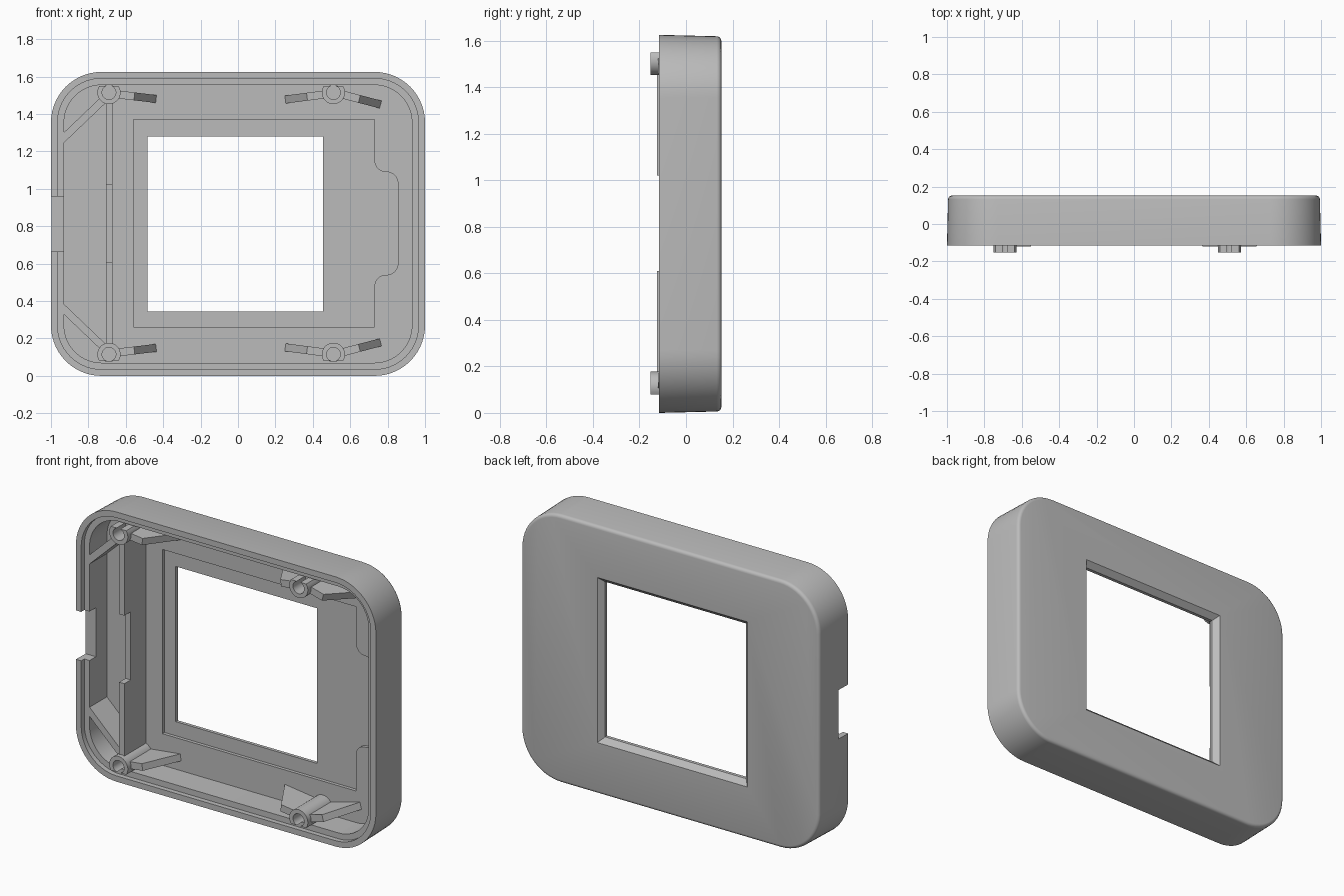
import bpy, bmesh
from math import pi, sin, cos, asin
from mathutils import Vector

if "Cube" in bpy.data.objects:
    bpy.data.objects.remove(bpy.data.objects["Cube"])

HEIGHT, MID = 1.625, 0.8125
RIM, FLOOR, BACK = -0.115, 0.08, 0.152
X, Y, Z = Vector((1, 0, 0)), Vector((0, 1, 0)), Vector((0, 0, 1))

grey = bpy.data.materials.new("plastic grey")
grey.use_nodes = True
grey.diffuse_color = (0.5, 0.5, 0.5, 1)
grey.node_tree.nodes["Principled BSDF"].inputs["Base Color"].default_value = (0.5, 0.5, 0.5, 1)


def arc(cx, cz, r, a, b, n=8):
    return [(cx + r * cos(a + (b - a) * i / n), cz + r * sin(a + (b - a) * i / n))
            for i in range(n + 1)]


def loft(name, rings):
    """Skin a list of equal point rings and cap both ends."""
    bm = bmesh.new()
    loops = [[bm.verts.new(p) for p in ring] for ring in rings]
    n = len(loops[0])
    for a, b in zip(loops, loops[1:]):
        for i in range(n):
            j = (i + 1) % n
            bm.faces.new((a[i], a[j], b[j], b[i]))
    bm.faces.new(loops[0][::-1])
    bm.faces.new(loops[-1])
    bmesh.ops.recalc_face_normals(bm, faces=bm.faces)
    mesh = bpy.data.meshes.new(name)
    bm.to_mesh(mesh)
    bm.free()
    mesh.materials.append(grey)
    ob = bpy.data.objects.new(name, mesh)
    bpy.context.collection.objects.link(ob)
    return ob


def prism(name, pts, origin, u, v, w):
    """Extrude a flat outline, drawn along u and v, by the vector w."""
    base = [origin + u * a + v * b for a, b in pts]
    return loft(name, [base, [p + w for p in base]])


def slab(name, x0, x1, y0, y1, z0, z1):
    return prism(name, [(x0, z0), (x1, z0), (x1, z1), (x0, z1)], Y * y0, X, Z, Y * (y1 - y0))


def activate(ob):
    bpy.ops.object.select_all(action='DESELECT')
    ob.select_set(True)
    bpy.context.view_layer.objects.active = ob


def cut(ob, cutter):
    mod = ob.modifiers.new("cut", 'BOOLEAN')
    mod.operation, mod.solver, mod.object = 'DIFFERENCE', 'EXACT', cutter
    activate(ob)
    bpy.ops.object.modifier_apply(modifier=mod.name)
    bpy.data.objects.remove(cutter)


def smooth(ob):
    activate(ob)
    bpy.ops.object.shade_smooth_by_angle(angle=pi / 6)


def rounded_ring(inset, y):
    r = 0.27 - inset
    cx, cz = 0.73, MID - 0.27
    pts = []
    for k, (sx, sz) in enumerate([(1, 1), (-1, 1), (-1, -1), (1, -1)]):
        pts += arc(sx * cx, MID + sz * cz, r, k * pi / 2, (k + 1) * pi / 2, 14)
    return [Vector((x, y, z)) for x, z in pts]


def rect_ring(grow, y):
    x0, x1, z0, z1 = -0.485 - grow, 0.455 + grow, 0.345 - grow, 1.28 + grow
    return [Vector((x, y, z)) for x, z in [(x0, z0), (x1, z0), (x1, z1), (x0, z1)]]


# Open tray: floor, inner wall, stepped lip, drafted outer wall, rounded back edge
profile = [(0.07, FLOOR), (0.07, -0.085), (0.035, -0.085), (0.035, RIM), (0, RIM)]
profile += [(0.006 + 0.02 * (1 - cos(t * pi / 8)), BACK - 0.02 + 0.02 * sin(t * pi / 8))
            for t in range(5)]
housing = loft("housing", [rounded_ring(i, y) for i, y in profile])

# Shallow screen recess with a rounded side tab
tab = arc(0.79, 1.15, 0.06, pi, 1.5 * pi) + arc(0.795, 1.03, 0.06, pi / 2, 0)
tab += [(x, 2 * 0.815 - z) for x, z in reversed(tab)]
outline = [(-0.56, 0.26), (-0.56, 1.37), (0.73, 1.37)] + tab + [(0.73, 0.26)]
cut(housing, prism("recess_cutter", outline, Y * 0.02, X, Z, Y * 0.08))

# Window, flared towards the back, and the cable notch in the side wall
cut(housing, loft("window_cutter", [rect_ring(0, 0), rect_ring(0, 0.12),
                                    rect_ring(0.03, BACK), rect_ring(0.03, 0.2)]))
cut(housing, slab("notch_cutter", -1.1, -0.9, -0.2, -0.025, 0.665, 0.96))
smooth(housing)

# Divider wall with a low middle section
wall = [(0.115, FLOOR + 0.01), (0.115, -0.125), (0.61, -0.125), (0.61, -0.065),
        (1.02, -0.065), (1.02, -0.125), (1.515, -0.125), (1.515, FLOOR + 0.01)]
# Keep the divider ends clear of the screw holes
wall = [(min(max(z, 0.165), 1.465), y) for z, y in wall]
prism("divider_wall", wall, X * -0.705, Z, Y, X * 0.035)


def rib(name, start, end, top, slope, thick=0.042):
    """Upright rib from start to end (x, z), its front sloping to the floor."""
    a, b = Vector((start[0], 0, start[1])), Vector((end[0], 0, end[1]))
    length = (b - a).length
    u = (b - a).normalized()
    side = u.cross(Y) * thick
    pts = [(0, FLOOR + 0.005), (0, top), (length - slope, top), (length, FLOOR + 0.005)]
    prism(name, pts, a - side / 2, u, Y, side)


# Screw bosses open towards the outer wall, with their ribs
R_OUT, R_IN, FLAT = 0.062, 0.037, 0.035
for level, s in (("upper", 1), ("lower", -1)):
    def at(x, dz):
        return (x, 0.815 + s * dz)

    for side, bx in (("right", -0.69), ("left", 0.51)):
        a, b = asin(FLAT / R_OUT), asin(FLAT / R_IN)
        ring = arc(0, 0, R_OUT, pi - a, 2 * pi + a, 24) + arc(0, 0, R_IN, 2 * pi + b, pi - b, 24)
        centre = Vector((bx, -0.152, 0.815 + s * 0.7))
        smooth(prism(f"{level}_{side}_boss", ring, centre, X, Z * s, Y * (FLOOR + 0.157)))
        core = arc(0, 0, R_IN + 0.005, 0, 2 * pi, 24)[:-1]
        smooth(prism(f"{level}_{side}_boss_core", core, centre + Y * 0.12, X, Z * s, Y * 0.115))
        rib(f"{level}_{side}_inner_rib", at(bx + 0.045, 0.69),
            at(bx + 0.255, 0.635 if bx > 0 else 0.665), -0.12, 0.12)
    rib(f"{level}_left_second_rib", at(0.465, 0.69), at(0.25, 0.662), -0.12, 0.12)
    rib(f"{level}_corner_brace", at(-0.725, 0.655), at(-0.945, 0.445), -0.085, 0, 0.04)
